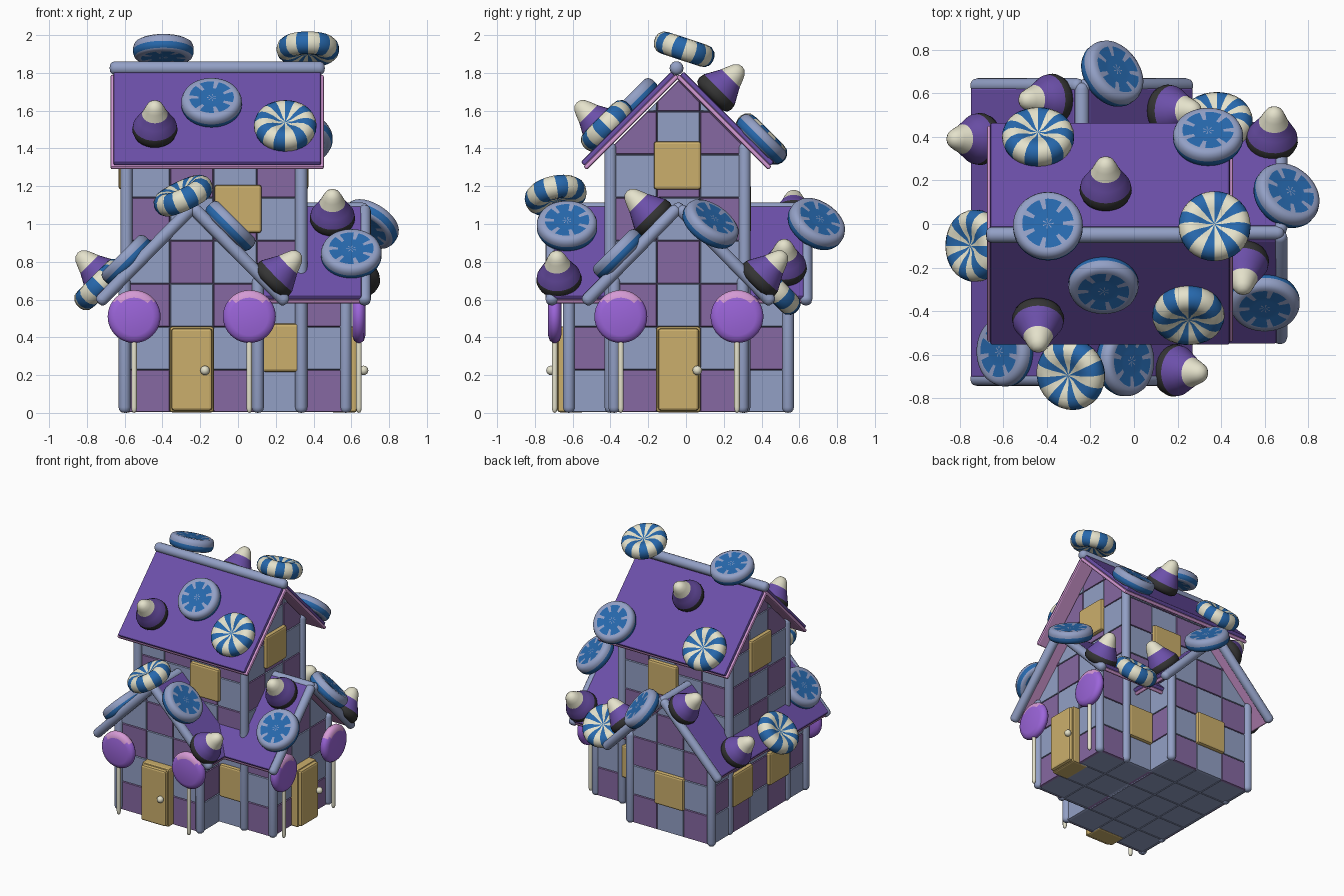
import bpy, bmesh, math
from mathutils import Vector, Matrix

if "Cube" in bpy.data.objects:
    bpy.data.objects.remove(bpy.data.objects["Cube"])

COL = {"slate_blue": (.29, .35, .56), "muted_purple": (.24, .14, .36), "roof_purple": (.15, .08, .40),
       "gold": (.60, .43, .15), "bright_purple": (.33, .13, .70), "pink": (.66, .32, .66),
       "cream": (.78, .76, .60), "blue": (.02, .14, .42), "charcoal": (.035, .035, .035)}
MATS = {}
for n, c in COL.items():
    MATS[n] = bpy.data.materials.new(n)
    MATS[n].diffuse_color = (*c, 1)


def finish(name, bm, mats, smooth=True):
    bmesh.ops.recalc_face_normals(bm, faces=bm.faces)
    me = bpy.data.meshes.new(name)
    for m in mats:
        me.materials.append(MATS[m])
    for f in bm.faces:
        f.smooth = smooth
    bm.to_mesh(me)
    bm.free()
    ob = bpy.data.objects.new(name, me)
    bpy.context.collection.objects.link(ob)
    return ob


def lathe(name, profile, segs, mats, rule=None):
    """Surface of revolution about z; rule(radius, z, angle) picks the colour."""
    bm = bmesh.new()
    rings = [[bm.verts.new((r * math.cos(2 * math.pi * k / segs), r * math.sin(2 * math.pi * k / segs), z))
              for k in range(segs)] for r, z in profile]
    for a, b in zip(rings, rings[1:]):
        for k in range(segs):
            f = bm.faces.new((a[k], a[(k + 1) % segs], b[(k + 1) % segs], b[k]))
            if rule:
                c = f.calc_center_median()
                f.material_index = rule(math.hypot(c.x, c.y), c.z, (k + .5) / segs * 2 * math.pi)
    bmesh.ops.remove_doubles(bm, verts=bm.verts, dist=1e-5)
    return finish(name, bm, mats)


def aim(ob, pos, direction):
    ob.matrix_world = Matrix.Translation(pos) @ Vector(direction).to_track_quat('Z', 'Y').to_matrix().to_4x4()


def rod(name, p, q, r=.034, mat="slate_blue"):
    p, q = Vector(p), Vector(q)
    L = (q - p).length
    prof = [(0, 0), (r * .6, .004), (r * .9, .015), (r, .03), (r, L - .03), (r * .9, L - .015), (r * .6, L - .004), (0, L)]
    aim(lathe(name, prof, 14, [mat]), p, q - p)


def block(name, size, mat, mtx, bevel=.012):
    bm = bmesh.new()
    bmesh.ops.create_cube(bm, size=1, matrix=Matrix.Diagonal((*size, 1)))
    bmesh.ops.bevel(bm, geom=bm.edges[:], offset=bevel, segments=2, profile=.5, affect='EDGES')
    ob = finish(name, bm, [mat], False)
    ob.matrix_world = mtx
    return ob


# ---- tiled walls: gabled prism cut on a grid, each cell raised as a tile
X0, Y0, SX, SY, SZ = -.59, -.61, .23, .228, .228


def walls(name, x0, x1, y0, y1, z0, eave, along):
    bm = bmesh.new()
    if along == 'y':
        c = (x0 + x1) / 2
        pts = [(x0, y0, z0), (x1, y0, z0), (x1, y0, eave), (c, y0, eave + (x1 - x0) / 2), (x0, y0, eave)]
        ext = Vector((0, y1 - y0, 0))
    else:
        c = (y0 + y1) / 2
        pts = [(x0, y0, z0), (x0, y1, z0), (x0, y1, eave), (x0, c, eave + (y1 - y0) / 2), (x0, y0, eave)]
        ext = Vector((x1 - x0, 0, 0))
    a = [bm.verts.new(p) for p in pts]
    b = [bm.verts.new(Vector(p) + ext) for p in pts]
    bm.faces.new(a)
    bm.faces.new(b)
    for i in range(5):
        bm.faces.new((a[i], a[(i + 1) % 5], b[(i + 1) % 5], b[i]))
    bmesh.ops.recalc_face_normals(bm, faces=bm.faces)
    for axis, start, step, n in ((0, X0, SX, 5), (1, Y0, SY, 5), (2, 0, SZ, 8)):
        for k in range(1, n):
            co, no = Vector(), Vector()
            co[axis], no[axis] = start + k * step, 1
            bmesh.ops.bisect_plane(bm, geom=bm.verts[:] + bm.edges[:] + bm.faces[:], plane_co=co, plane_no=no)
    bm.normal_update()
    for f in bm.faces:
        m = f.calc_center_median()
        i, j, k = math.floor((m.x - X0) / SX), math.floor((m.y - Y0) / SY), math.floor(m.z / SZ)
        if abs(f.normal.y) > .9:
            f.material_index = 1 - (i + k) % 2
        elif abs(f.normal.x) > .9:
            f.material_index = (j + k) % 2
    side = [f for f in bm.faces if abs(f.normal.z) < .5]
    floor = [f for f in bm.faces if f.normal.z < -.9]
    bmesh.ops.inset_individual(bm, faces=side, thickness=.006, depth=.014)
    bmesh.ops.inset_individual(bm, faces=floor, thickness=.006, depth=-.004)
    finish(name, bm, ["slate_blue", "muted_purple"], False)


walls("main_wing_walls", -.59, .10, -.61, .53, .004, .705, 'y')
walls("side_wing_walls", .09, .56, -.382, .302, .004, .71, 'x')
walls("tower_walls", -.59, .33, -.382, .302, .70, 1.42, 'x')


# ---- roofs: pink under-board with a purple sheet on top
def roof(name, ridge, h, length, span):
    S = span * math.sqrt(2)
    for side in (1, -1):
        hv = Vector(h) * side
        d, n = (hv - Vector((0, 0, 1))).normalized(), (hv + Vector((0, 0, 1))).normalized()
        a = d.cross(n)
        for part, off, t, trim, mat in (("board", 0, .026, 0, "pink"), ("sheet", .024, .03, .015, "roof_purple")):
            c = Vector(ridge) + d * (S / 2) + n * off
            m = Matrix((a, d, n)).transposed().to_4x4()
            m.translation = c
            block(f"{name}_{part}", (length - 2 * trim, S - trim, t), mat, m, .01)


roof("tower_roof", (-.11, -.045, 1.785), (0, 1, 0), 1.13, .49)
roof("main_wing_roof", (-.24, -.04, 1.075), (1, 0, 0), 1.36, .49)
roof("side_wing_roof", (.335, -.04, 1.075), (0, 1, 0), .67, .49)

# ---- ridge and gable rods
rod("tower_ridge_rod", (-.68, -.05, 1.825), (.46, -.05, 1.825), .037)
rod("main_ridge_rod", (-.24, -.73, 1.08), (-.24, .65, 1.08))
rod("side_ridge_rod", (.2, -.04, 1.08), (.69, -.04, 1.08))
for s in (-1, 1):
    for y in (-.71, .635):
        rod("main_gable_rod", (-.24, y, 1.09), (-.24 + s * .50, y, .58))
    rod("side_gable_rod", (.67, -.04, 1.09), (.67, -.04 + s * .50, .58))

# ---- corner pillars
for x, y, z in ((-.60, -.62, .72), (.105, -.62, .72), (-.60, .54, .72), (.105, .54, .72), (.57, -.38, .72),
                (.57, .30, .72), (-.59, -.40, 1.43), (-.59, .31, 1.43), (.335, -.40, 1.43), (.335, .31, 1.43)):
    rod("corner_pillar", (x, y, 0), (x, y, z), .032)


# ---- windows and doors
def panel(name, x, y, z, w, h, t, facing):
    size = (w, t, h) if facing == 'y' else (t, w, h)
    block(name, size, "gold", Matrix.Translation((x, y, z)), .014)


for x, y, z, f in ((.24, -.38, .345, 'y'), (.215, .30, .345, 'y'), (-.245, .53, .345, 'y'), (-.59, .188, .345, 'x'),
                   (-.59, -.268, .345, 'x'), (-.0, -.382, 1.08, 'y'), (-.03, .302, 1.08, 'y'),
                   (-.59, -.045, 1.31, 'x'), (.33, -.045, 1.31, 'x')):
    panel("window", x, y, z, .22 if z < .5 and x > .2 else .25, .255, .085, f)
for t, g in ((.14, 0), (.19, .02)):
    panel("front_door", -.245, -.61, .23, .235 - g, .455 - g, t, 'y')
    panel("side_door", .56, -.04, .23, .235 - g, .455 - g, t, 'x')
ball = [(.025 * math.sin(a * math.pi / 8), -.025 * math.cos(a * math.pi / 8)) for a in range(9)]
for p in ((-.175, -.715, .225), (.665, .06, .225)):
    lathe("door_knob", ball, 16, ["cream"]).location = p

# ---- lollipops
disc = [(0, -.035), (.10, -.035), (.128, -.026), (.14, -.008), (.14, .008), (.128, .026), (.10, .035), (0, .035)]
for x, y, d in ((-.55, -.695, (0, -1, 0)), (.06, -.695, (0, -1, 0)), (.64, -.345, (1, 0, 0)), (.64, .27, (1, 0, 0))):
    rod("lollipop_stick", (x, y, 0), (x, y, .42), .015, "cream")
    pop = lathe("lollipop", disc, 40, ["bright_purple", "pink"])
    aim(pop, (x, y, .51), d)
    for f in pop.data.polygons:
        if (pop.matrix_world @ f.center).z > .595:
            f.material_index = 1

# ---- striped mints
half = [(0, .03), (.035, .032), (.07, .05), (.105, .06), (.135, .055), (.157, .035), (.165, .012)]
mint = half + [(r, -z) for r, z in reversed(half)]
for p, d in (((-.44, .40, 1.45), (0, 1, 1)), ((.25, -.42, 1.52), (0, -1, 1)), ((.37, -.01, 1.925), (0, .33, 1)),
             ((-.29, -.69, 1.15), (-.42, -.2, .9)), ((-.73, -.1, .68), (-1, 0, 1)), ((.38, .47, .655), (0, 1, 1))):
    aim(lathe("striped_mint", mint, 32, ["cream", "blue"], lambda r, z, a: int(a / (math.pi / 8)) % 2), p, d)


# ---- flower candies
def petals(r, z, a):
    if abs(z) < .038:
        return int(z < 0)
    return int(.02 < r < .07 or (r < .118 and math.cos(7 * a) > -.55))


half = [(0, .042), (.025, .042), (.05, .042), (.07, .042), (.10, .045), (.118, .045), (.135, .046), (.152, .036), (.16, .016), (.16, 0)]
flower = half + [(r, -z) for r, z in reversed(half[:-1])]
for p, d in (((.34, .40, 1.45), (0, 1, 1)), ((-.14, -.28, 1.64), (0, -1, 1)), ((-.395, -.01, 1.92), (0, .33, 1)),
             ((-.04, -.63, .99), (1, 0, 1)), ((-.59, -.585, .81), (-1, 0, 1)), ((-.10, .69, 1.0), (.6, .45, .65)),
             ((.70, .13, 1.0), (.45, .5, .7)), ((.60, -.36, .84), (0, -1, 1))):
    aim(lathe("flower_candy", flower, 56, ["slate_blue", "blue"], petals), p, d)

# ---- candy cones in three bands
cone = [(0, 0), (.09, 0), (.112, .012), (.12, .035), (.115, .065), (.09, .11), (.068, .15), (.052, .19), (.04, .215),
        (.022, .233), (0, .238)]
for p, d in (((-.13, .13, 1.665), (0, 1, 1)), ((-.44, -.41, 1.475), (0, -1, 1)), ((.16, -.67, .68), (1, -.1, 1)),
             ((-.68, .39, .68), (-1, 0, 1)), ((-.35, .57, 1.0), (-1, 0, 1)), ((.13, .52, .74), (1, 0, 1)),
             ((.63, .36, .68), (.1, 1, 1)), ((.5, -.145, 1.005), (0, -1, 1))):
    aim(lathe("candy_cone", cone, 28, ["charcoal", "roof_purple", "cream"],
              lambda r, z, a: (z > .06) + (z > .15)), p, d)

# keep edges crisp on the smooth parts
for ob in bpy.data.objects:
    ob.select_set(len(ob.data.polygons) > 0 and ob.data.polygons[0].use_smooth)
    if ob.select_get():
        bpy.context.view_layer.objects.active = ob
bpy.ops.object.shade_smooth_by_angle(angle=math.radians(50))

for m in bpy.data.materials:
    if m.users and not m.is_grease_pencil:
        m.use_nodes = True
        m.node_tree.nodes["Principled BSDF"].inputs["Base Color"].default_value = m.diffuse_color
